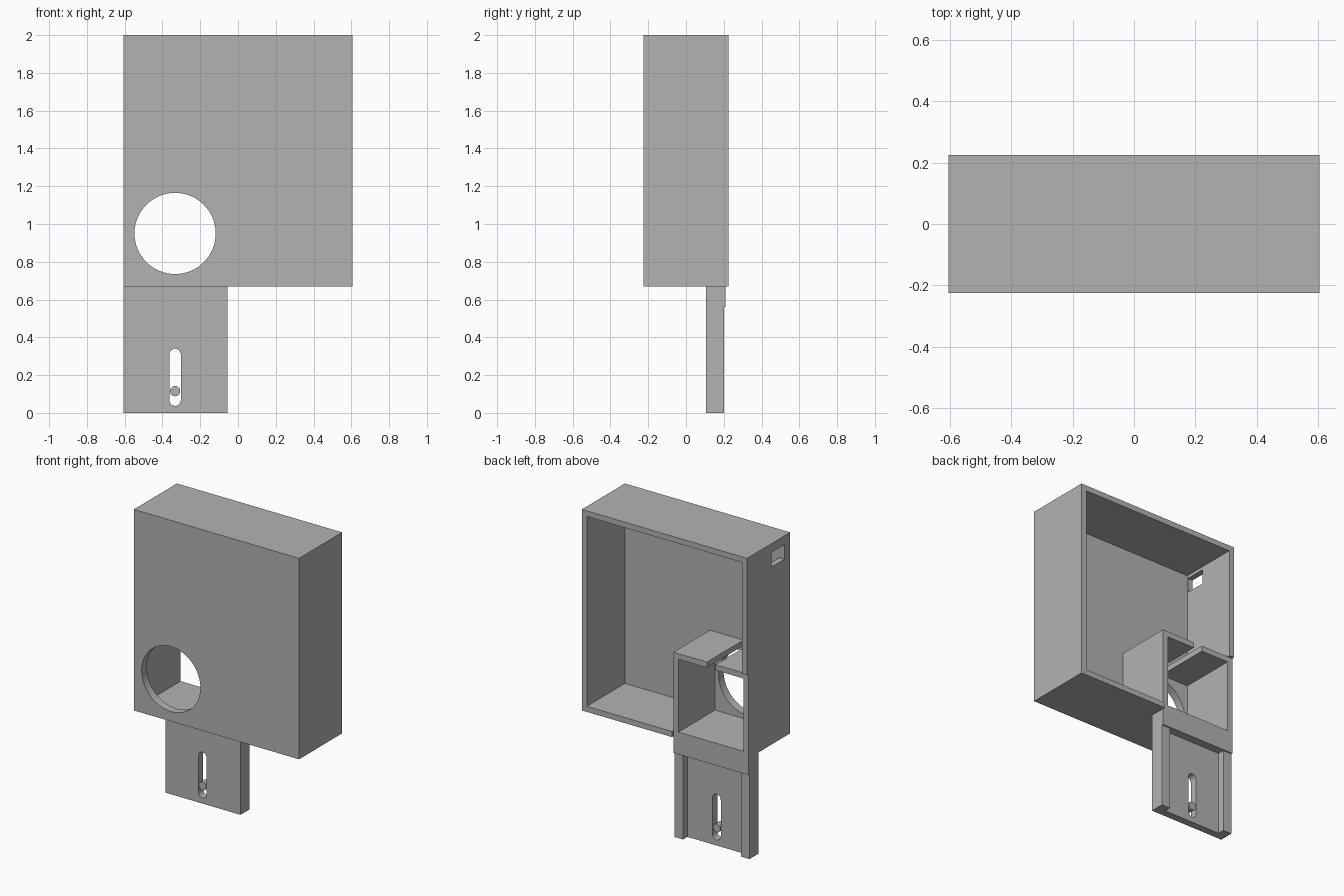
import bpy, bmesh, math

old = bpy.data.objects.get("Cube")
if old:
    bpy.data.objects.remove(old, do_unlink=True)

grey = bpy.data.materials.new("plain_grey")
grey.use_nodes = True
colour = (0.45, 0.45, 0.45, 1)
grey.diffuse_color = colour
grey.node_tree.nodes["Principled BSDF"].inputs["Base Color"].default_value = colour


def prism(name, profile, y0, y1):
    """Extrude an x-z outline from y0 to y1."""
    bm = bmesh.new()
    face = bm.faces.new([bm.verts.new((x, y0, z)) for x, z in profile])
    ext = bmesh.ops.extrude_face_region(bm, geom=[face])["geom"]
    for v in ext:
        if isinstance(v, bmesh.types.BMVert):
            v.co.y = y1
    bmesh.ops.recalc_face_normals(bm, faces=bm.faces)
    mesh = bpy.data.meshes.new(name)
    bm.to_mesh(mesh)
    bm.free()
    mesh.materials.append(grey)
    ob = bpy.data.objects.new(name, mesh)
    bpy.context.collection.objects.link(ob)
    return ob


def box(name, x0, x1, y0, y1, z0, z1):
    return prism(name, [(x0, z0), (x1, z0), (x1, z1), (x0, z1)], y0, y1)


def stadium(x, z0, z1, r, steps=32):
    """Upright rounded slot outline; equal centres give a circle."""
    pts = []
    for z, start in ((z1, 0), (z0, math.pi)):
        for i in range(steps + (z0 != z1)):
            a = start + math.pi * i / steps
            pts.append((x + r * math.cos(a), z + r * math.sin(a)))
    return pts


def cut(ob, *cutters):
    bpy.context.view_layer.objects.active = ob
    for c in cutters:
        c.hide_render = True
        mod = ob.modifiers.new("cut", 'BOOLEAN')
        mod.operation = 'DIFFERENCE'
        mod.solver = 'EXACT'
        mod.object = c
        bpy.ops.object.modifier_apply(modifier=mod.name)
        bpy.data.objects.remove(c, do_unlink=True)


def smooth(ob):
    bpy.ops.object.select_all(action='DESELECT')
    ob.select_set(True)
    bpy.context.view_layer.objects.active = ob
    bpy.ops.object.shade_smooth_by_angle(angle=math.radians(30))


# Main dimensions
W, D, BASE, TOP = 0.605, 0.225, 0.67, 2.0
WALL, FRONT = 0.037, -0.172       # wall thickness, inner face of front panel
BAY_X, BAY_TOP, BAY_Y = -0.055, 1.226, 0.21
HOLE_X = -0.333

# Open-backed housing with round opening, side window and stepped bay rim
housing = box("housing", -W, W, -D, D, BASE, TOP)
cut(housing,
    box("pocket", -W + WALL, W - WALL, FRONT, 0.4, BASE + WALL, TOP - WALL),
    prism("round_hole", stadium(HOLE_X, 0.95, 0.95, 0.215), -0.4, -0.1),
    box("side_window", -0.7, -0.5, -0.168, -0.03, 1.845, 1.942),
    box("rim_step", -0.7, BAY_X, BAY_Y, 0.4, 0.5, BAY_TOP))
smooth(housing)

# Lower bay: divider wall and a roof split by a narrow gap
box("bay_divider", BAY_X - WALL, BAY_X, FRONT, BAY_Y, BASE + WALL, BAY_TOP)
roof = BAY_TOP - WALL
box("bay_roof_inner", -0.3, BAY_X - WALL, FRONT, BAY_Y, roof, BAY_TOP)
box("bay_roof_outer", -W + WALL, -0.363, FRONT, BAY_Y, roof, BAY_TOP)

# Hanging plate with a channel between rails and a long slot
plate = box("hanging_plate", -W, BAY_X, 0.105, 0.2, 0, BASE)
cut(plate,
    box("channel", -W + 0.063, BAY_X - 0.063, 0.155, 0.4, -0.1, 0.56),
    prism("slot", stadium(HOLE_X, 0.067, 0.31, 0.03), 0, 0.4))
smooth(plate)

# Lip over the top of the channel
box("plate_lip", -W, BAY_X, 0.2, BAY_Y, 0.56, BASE)

# Round peg sitting in the slot
peg = prism("slot_peg", stadium(HOLE_X, 0.115, 0.115, 0.027, 16), 0.105, 0.155)
smooth(peg)
